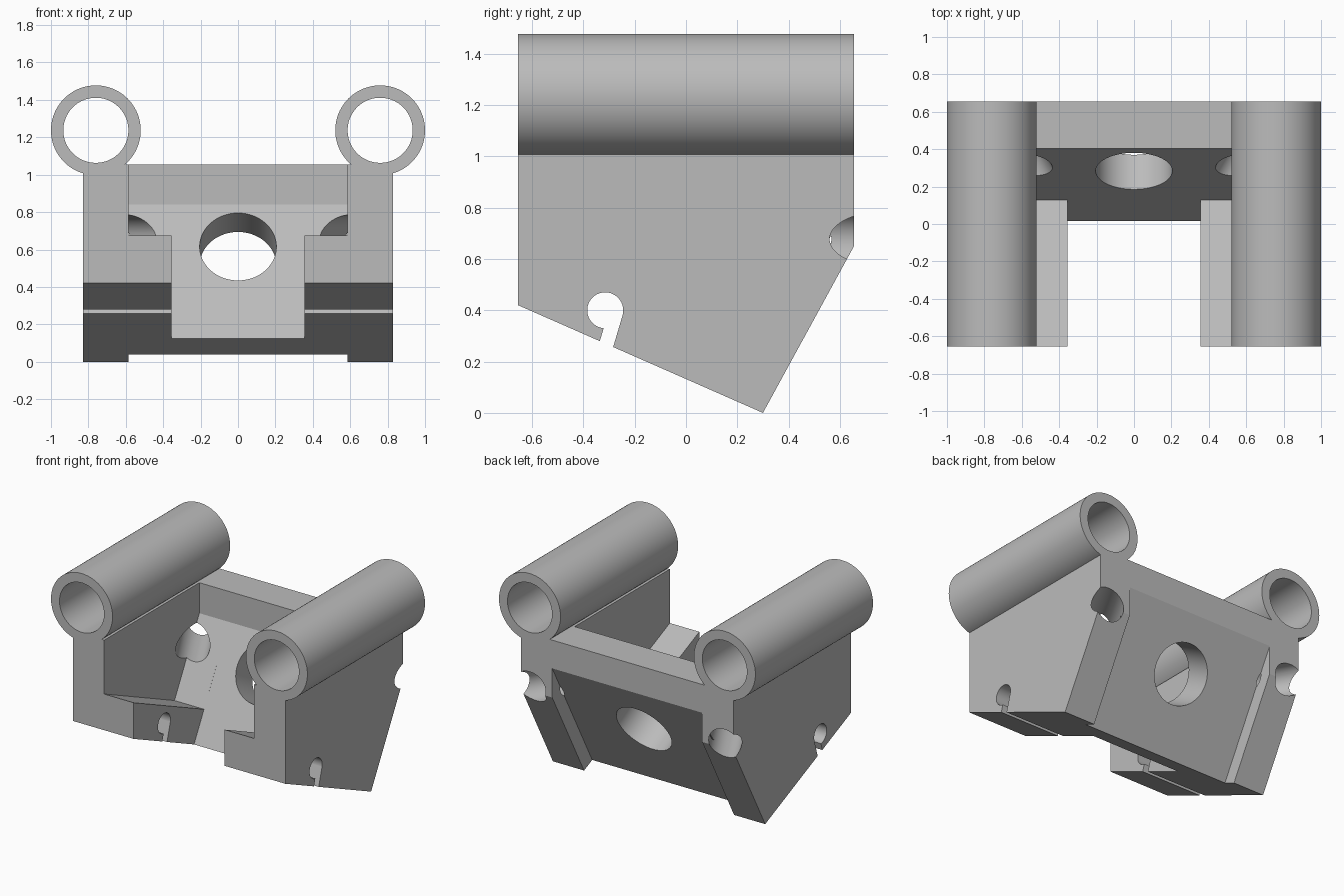
import bpy, bmesh, math
from mathutils import Vector

cube = bpy.data.objects.get("Cube")
if cube:
    bpy.data.objects.remove(cube, do_unlink=True)

grey = bpy.data.materials.new("plain_grey")
grey.use_nodes = True
COLOUR = (0.5, 0.5, 0.5, 1)
grey.diffuse_color = COLOUR
grey.node_tree.nodes["Principled BSDF"].inputs["Base Color"].default_value = COLOUR


def finish(name, bm):
    bmesh.ops.recalc_face_normals(bm, faces=bm.faces)
    mesh = bpy.data.meshes.new(name)
    bm.to_mesh(mesh)
    bm.free()
    mesh.materials.append(grey)
    obj = bpy.data.objects.new(name, mesh)
    bpy.context.collection.objects.link(obj)
    return obj


def prism(name, profile, x0, x1):
    """Side profile of (y, z) points, extruded from x0 to x1."""
    bm = bmesh.new()
    face = bm.faces.new([bm.verts.new((x0, y, z)) for y, z in profile])
    moved = bmesh.ops.extrude_face_region(bm, geom=[face])["geom"]
    bmesh.ops.translate(bm, vec=(x1 - x0, 0, 0),
                        verts=[v for v in moved if isinstance(v, bmesh.types.BMVert)])
    return finish(name, bm)


def rod(name, centre, axis, radius, length):
    bm = bmesh.new()
    bmesh.ops.create_cone(bm, cap_ends=True, segments=96, radius1=radius,
                          radius2=radius, depth=length)
    turn = Vector((0, 0, 1)).rotation_difference(Vector(axis)).to_matrix()
    bmesh.ops.rotate(bm, matrix=turn, verts=bm.verts)
    bmesh.ops.translate(bm, vec=centre, verts=bm.verts)
    return finish(name, bm)


def cut(target, cutter):
    mod = target.modifiers.new("cut", 'BOOLEAN')
    mod.operation = 'DIFFERENCE'
    mod.solver = 'EXACT'
    mod.object = cutter
    bpy.context.view_layer.objects.active = target
    bpy.ops.object.modifier_apply(modifier=mod.name)
    bpy.data.objects.remove(cutter, do_unlink=True)


def smooth(obj):
    bpy.ops.object.select_all(action='DESELECT')
    obj.select_set(True)
    bpy.context.view_layer.objects.active = obj
    bpy.ops.object.shade_smooth_by_angle(angle=math.radians(25))


HALF_Y, WALL_X, INNER_X, LEDGE_X = 0.655, 0.828, 0.585, 0.355

# Main block with sloped underside and sloped back
body = prism("cradle_body", [(-HALF_Y, 0.42), (0.30, 0), (HALF_Y, 0.65),
                             (HALF_Y, 1.055), (-HALF_Y, 1.055)], -WALL_X, WALL_X)

# Open space between the walls, down to the sloped ledges
cut(body, prism("upper_space", [(-0.9, 0.783), (0.128, 0.33), (0.405, 0.84),
                                (0.405, 1.3), (-0.9, 1.3)], -INNER_X, INNER_X))
# Open space between the ledges
cut(body, prism("lower_space", [(-0.9, -0.3), (-0.213, -0.3), (0.3, 0.646),
                                (-0.9, 0.9)], -LEDGE_X, LEDGE_X))
# Recess in the sloped back
cut(body, prism("back_recess", [(0.078, -0.2), (0.8, 1.121), (0.8, -0.2)],
                -INNER_X, INNER_X))
# Round hole square to the sloped plate
cut(body, rod("centre_hole", (0, 0.283, 0.615), (0, 0.878, -0.479), 0.205, 0.8))
# Keyhole slot through both sides
cut(body, rod("key_bore", (0, -0.315, 0.4), (1, 0, 0), 0.07, 2))
cut(body, prism("key_slot", [(-0.345, 0.25), (-0.292, 0.23), (-0.246, 0.385),
                             (-0.3, 0.4)], -1, 1))
# Angled holes through the back corners
for side in (-1, 1):
    axis = Vector((side * 0.5, 0.866, 0))
    centre = Vector((side * 0.563, 0.315, 0.678)) + axis * 0.25
    cut(body, rod("corner_hole", centre, axis, 0.107, 0.9))
smooth(body)

# Tubes along the top of each wall
for label, side in (("left", 1), ("right", -1)):
    centre = (side * 0.76, 0, 1.2375)
    tube = rod(label + "_tube", centre, (0, 1, 0), 0.24, 2 * HALF_Y)
    cut(tube, rod("bore", centre, (0, 1, 0), 0.174, 2))
    smooth(tube)
